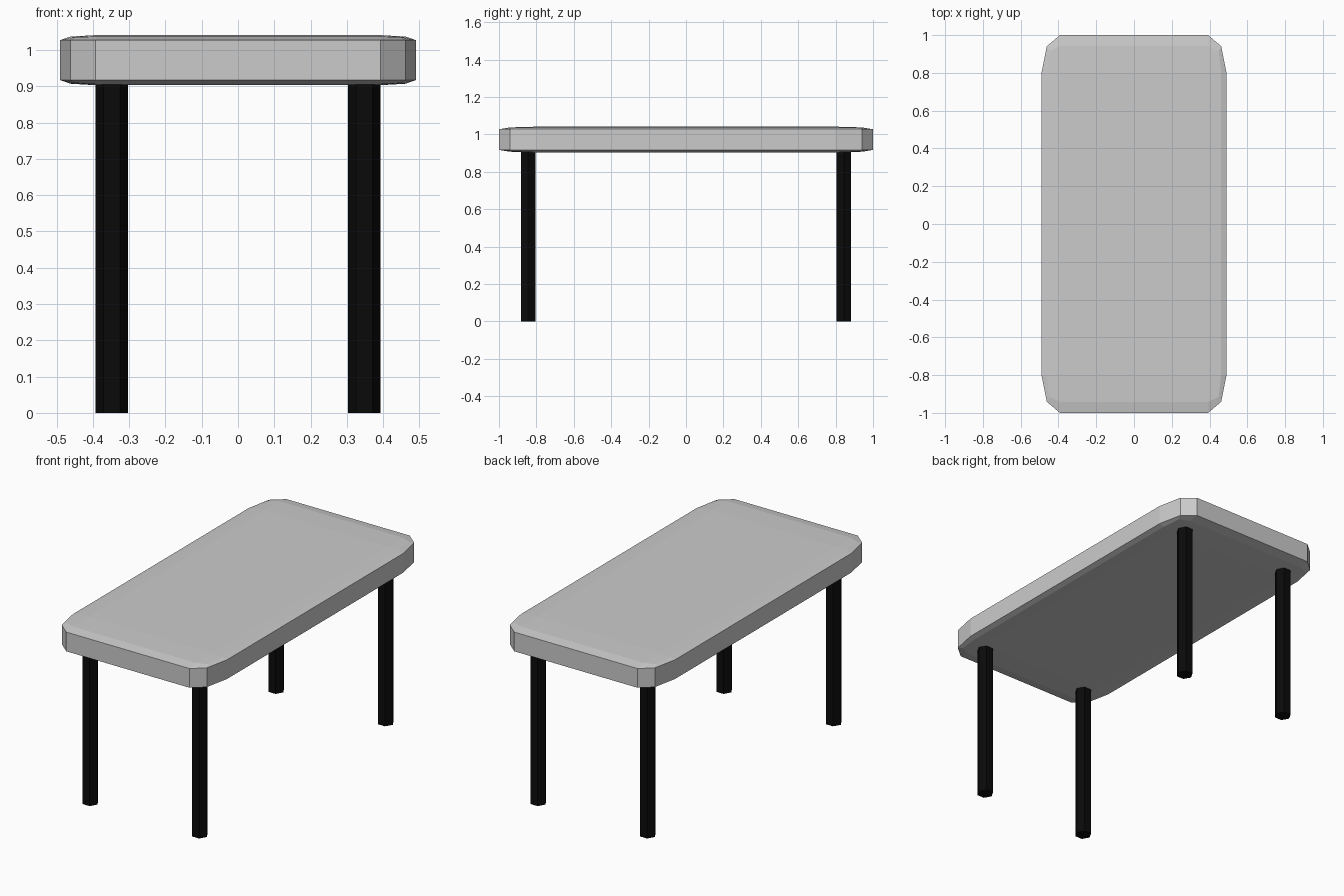
import bpy, bmesh
from math import pi
from mathutils import Matrix, Vector

if "Cube" in bpy.data.objects:
    bpy.data.objects.remove(bpy.data.objects["Cube"])


def add_object(name, bm, material=None):
    mesh = bpy.data.meshes.new(name)
    bm.to_mesh(mesh)
    bm.free()
    obj = bpy.data.objects.new(name, mesh)
    if material:
        mesh.materials.append(material)
    bpy.context.collection.objects.link(obj)
    return obj


black = bpy.data.materials.new("black")
black.diffuse_color = (0.003, 0.003, 0.003, 1)
black.use_nodes = True
black.node_tree.nodes["Principled BSDF"].inputs["Base Color"].default_value = black.diffuse_color

# Table top: a unit cube with rounded edges, stretched to size
bm = bmesh.new()
bmesh.ops.create_cube(bm, size=1)
bmesh.ops.bevel(bm, geom=bm.edges[:], offset=0.1, segments=2,
                profile=0.5, affect='EDGES')
bmesh.ops.scale(bm, vec=Vector((0.98, 2.0, 0.138)), verts=bm.verts)
bmesh.ops.translate(bm, vec=Vector((0, 0, 0.972)), verts=bm.verts)
add_object("table_top", bm)

# Four hexagonal legs, ending just inside the top
LEG_HEIGHT = 0.92
for side, x in (("left", -0.348), ("right", 0.348)):
    for end, y in (("front", -0.844), ("back", 0.844)):
        bm = bmesh.new()
        place = (Matrix.Translation((x, y, LEG_HEIGHT / 2))
                 @ Matrix.Rotation(pi / 2, 4, 'Z'))
        bmesh.ops.create_cone(bm, cap_ends=True, segments=6, radius1=0.045,
                              radius2=0.045, depth=LEG_HEIGHT, matrix=place)
        # Point two corners of the hexagon along x
        xs = [v.co.x for v in bm.verts]
        if max(xs) - min(xs) < 0.085:
            bmesh.ops.rotate(bm, verts=bm.verts, cent=(x, y, 0),
                             matrix=Matrix.Rotation(pi / 2, 3, 'Z'))
        add_object(f"{end}_{side}_leg", bm, black)
